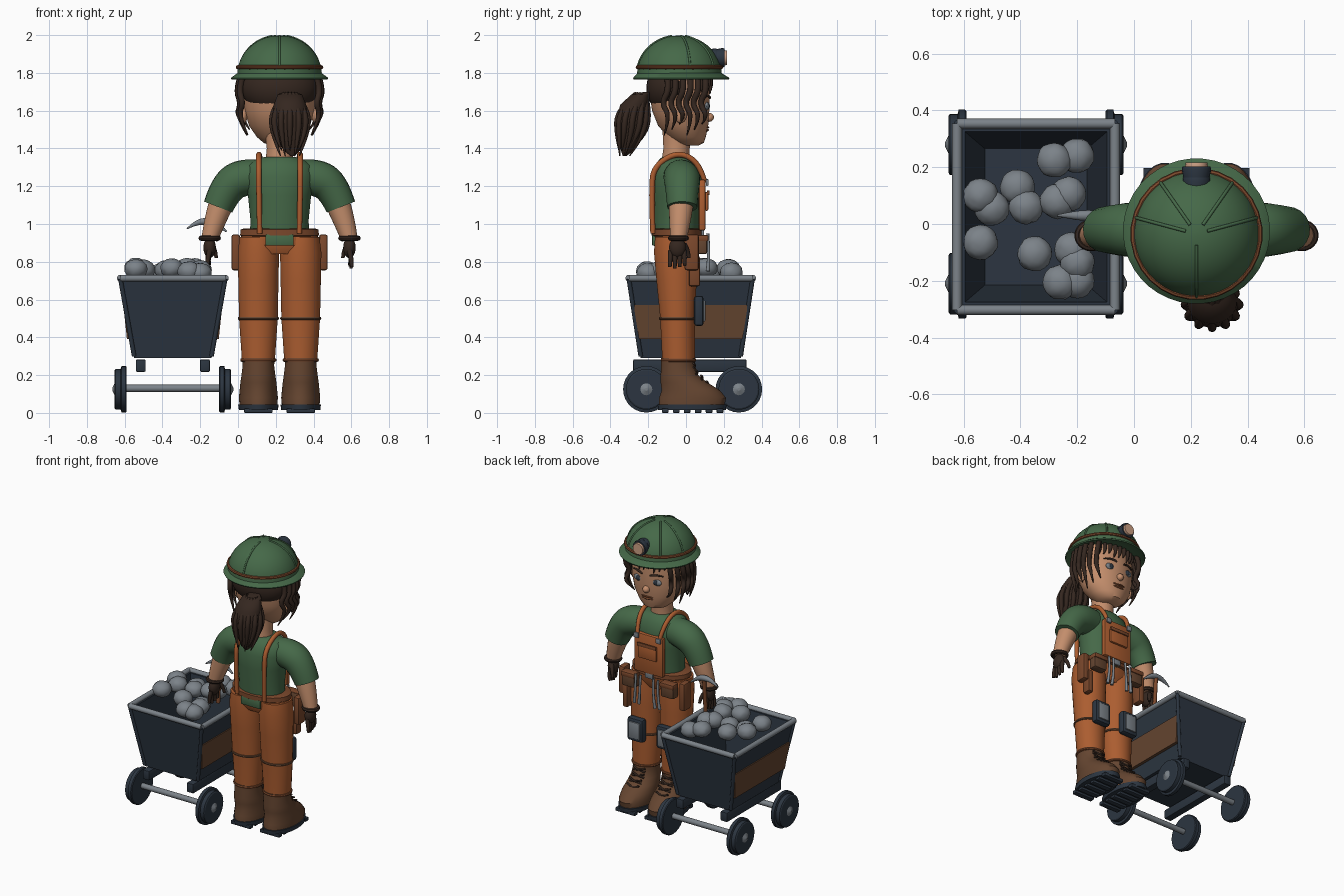
import bpy, bmesh, math, random
from mathutils import Vector

random.seed(4)
if "Cube" in bpy.data.objects:
    bpy.data.objects.remove(bpy.data.objects["Cube"])


def material(name, *rgb):
    m = bpy.data.materials.new(name)
    m.use_nodes = True
    m.diffuse_color = (*rgb, 1)
    m.node_tree.nodes["Principled BSDF"].inputs["Base Color"].default_value = (*rgb, 1)
    return m


green = material("cloth_green", .06, .14, .065)
orange = material("overall_orange", .41, .11, .03)
rust = material("leather_rust", .2, .065, .025)
brown = material("boot_brown", .13, .06, .03)
hair = material("hair_dark_brown", .035, .02, .014)
skin = material("skin", .55, .27, .15)
navy = material("iron_navy", .025, .036, .052)
grey = material("stone_grey", .2, .225, .25)
glass = material("lamp_glass", .62, .36, .24)

CX, CART = .22, -.345  # centre lines of the figure and of the cart
SIDES = (("left", 1), ("right", -1))


def finish(name, mesh, mat, angle=40):
    mesh.materials.clear()
    mesh.materials.append(mat)
    ob = bpy.data.objects.new(name, mesh)
    bpy.context.collection.objects.link(ob)
    bpy.ops.object.select_all(action='DESELECT')
    ob.select_set(True)
    bpy.context.view_layer.objects.active = ob
    bpy.ops.object.shade_smooth_by_angle(angle=math.radians(angle))
    return ob


def from_bmesh(name, bm, mat):
    bmesh.ops.recalc_face_normals(bm, faces=bm.faces)
    mesh = bpy.data.meshes.new(name)
    bm.to_mesh(mesh)
    bm.free()
    return finish(name, mesh, mat)


def loft(name, mat, rings, n=28, cap=True):
    """Skin horizontal rings (x, y, z, rx, ry); n=4 gives rectangles."""
    bm, rows = bmesh.new(), []
    k = math.sqrt(2) if n == 4 else 1
    for x, y, z, rx, ry in rings:
        angles = [(i + .5) * math.tau / n for i in range(n)]
        rows.append([bm.verts.new((x + k * rx * math.cos(a), y + k * ry * math.sin(a), z)) for a in angles])
    for a, b in zip(rows, rows[1:]):
        for i in range(n):
            bm.faces.new((a[i], a[(i + 1) % n], b[(i + 1) % n], b[i]))
    if cap:
        bm.faces.new(rows[0][::-1])
        bm.faces.new(rows[-1])
    return from_bmesh(name, bm, mat)


def tubes(name, mat, paths, smooth=True, res=4):
    """Round sweeps; each path is a list of (x, y, z, radius)."""
    cu = bpy.data.curves.new(name, 'CURVE')
    cu.dimensions, cu.bevel_depth, cu.bevel_resolution = '3D', 1, res
    cu.use_fill_caps, cu.resolution_u = True, 5
    for path in paths:
        sp = cu.splines.new('NURBS' if smooth else 'POLY')
        sp.points.add(len(path) - 1)
        for p, (x, y, z, r) in zip(sp.points, path):
            p.co, p.radius = (x, y, z, 1), r
        if smooth:
            sp.order_u, sp.use_endpoint_u = 3, True
    ob = bpy.data.objects.new(name, cu)
    mesh = bpy.data.meshes.new_from_object(ob)
    bpy.data.objects.remove(ob)
    return finish(name, mesh, mat)


def box(name, mat, loc, size, bevel=.008):
    bm = bmesh.new()
    bmesh.ops.create_cube(bm, size=1)
    bmesh.ops.scale(bm, vec=size, verts=bm.verts)
    bmesh.ops.translate(bm, vec=loc, verts=bm.verts)
    if bevel:
        bmesh.ops.bevel(bm, geom=bm.edges[:], offset=bevel, segments=2, affect='EDGES', profile=.5)
    return from_bmesh(name, bm, mat)


def ball(name, mat, loc, scale, seg=20):
    bm = bmesh.new()
    bmesh.ops.create_uvsphere(bm, u_segments=seg, v_segments=seg // 2, radius=1)
    bmesh.ops.scale(bm, vec=scale, verts=bm.verts)
    bmesh.ops.translate(bm, vec=loc, verts=bm.verts)
    return from_bmesh(name, bm, mat)


def band(name, mat, x, y, z, rx, ry, r):
    """Padded hoop around a limb."""
    rings = []
    for i in range(9):
        a = math.tau * i / 8
        rings.append((x, y, z + r * math.sin(a), rx + r * math.cos(a), ry + r * math.cos(a)))
    return loft(name, mat, rings, cap=False)


# Legs, boots, arms and gloves, mirrored about the figure's centre
for side, s in SIDES:
    lx = CX + s * .112
    loft(side + "_trouser_leg", orange, [(lx, -.04, .27, .088, .086), (lx, -.04, .31, .09, .088),
         (lx, -.045, .5, .103, .092), (lx, -.05, .7, .107, .107), (lx, -.055, .85, .11, .115), (lx, -.055, .93, .1, .11)])
    band(side + "_trouser_hem", rust, lx, -.04, .28, .087, .085, .01)
    band(side + "_knee_strap", brown, lx, -.045, .5, .101, .091, .009)
    loft(side + "_boot", brown, [(lx, .03, .035, .1, .175), (lx, .035, .08, .104, .178), (lx, .025, .12, .1, .155),
         (lx, -.01, .16, .096, .125), (lx, -.035, .2, .09, .1), (lx, -.042, .25, .084, .09), (lx, -.042, .29, .086, .09)])
    loft(side + "_boot_sole", navy, [(lx, .032, .015, .104, .18), (lx, .032, .045, .108, .184)])
    for i in range(6):
        box(side + "_boot_tread", navy, (lx, -.11 + i * .058, .012), (.15, .035, .024), .004)
    tubes(side + "_boot_laces", hair, [[(lx - d * .045, y - .01, z, .006), (lx, y + .006, z + .008, .006),
          (lx + d * .045, y - .01, z + .022, .006)] for y, z in ((.118, .145), (.09, .175), (.062, .205), (.05, .24)) for d in (1, -1)])
    box(side + "_knee_pad", navy, (lx, .068, .54), (.12, .05, .16), .015)
    box(side + "_knee_plate", grey, (lx, .095, .54), (.085, .014, .115), .006)
    tubes(side + "_sleeve", green, [[(CX + s * .12, -.03, 1.25, .09), (CX + s * .21, -.02, 1.25, .1),
          (CX + s * .29, -.02, 1.18, .088), (CX + s * .325, -.02, 1.09, .08)]], res=8)
    tubes(side + "_forearm", skin, [[(CX + s * .3, -.025, 1.13, .068), (CX + s * .34, -.03, 1.03, .06),
          (CX + s * .37, -.04, .92, .044)]], res=8)
    hx = CX + s * .37
    band(side + "_glove_cuff", hair, hx, -.04, .925, .046, .042, .014)
    ball(side + "_glove_palm", hair, (hx, -.045, .875), (.033, .045, .055))
    fingers = [[(hx, -.08 + i * .023, .86, .014), (hx + s * .012, -.085 + i * .026, .81, .013),
                (hx + s * (.012 - .004 * i), -.085 + i * .026, .765 + .008 * abs(i - 1), .009)] for i in range(4)]
    fingers.append([(hx - s * .01, -.01, .89, .015), (hx - s * .03, .012, .86, .013), (hx - s * .035, .015, .82, .009)])
    tubes(side + "_glove_fingers", hair, fingers)

    # Overall straps, holsters, pouches and hanging tools
    tubes(side + "_strap", orange, [[(CX + s * .085, .1, 1.22, .013), (CX + s * .1, .075, 1.32, .014), (CX + s * .11, -.04, 1.385, .015),
          (CX + s * .11, -.165, 1.31, .015), (CX + s * .11, -.185, 1.2, .015), (CX + s * .105, -.175, .95, .014)]])
    box(side + "_strap_buckle", grey, (CX + s * .085, .112, 1.22), (.035, .014, .035), .004)
    box(side + "_holster", rust, (CX + s * .232, .03, .85), (.045, .075, .19), .012)
    box(side + "_belt_pouch", brown, (CX + s * .15, .083, .89), (.1, .06, .1), .012)
    box(side + "_pouch_flap", rust, (CX + s * .15, .088, .925), (.108, .064, .035), .01)
    tubes(side + "_hanging_tools", grey, [[(CX + s * d, .115, .95, .008), (CX + s * d, .125, .84, .007),
          (CX + s * (d + .012), .115, .75, .011)] for d in (.05, .085)])
box("thigh_holster", rust, (CX + .2, .045, .75), (.04, .06, .16), .012)

# Hips, shirt, belt and bib
loft("overall_hips", orange, [(CX, -.055, .84, .19, .09), (CX, -.055, .89, .213, .118), (CX, -.05, .97, .192, .125)])
loft("shirt_torso", green, [(CX, -.05, .93, .158, .12), (CX, -.05, 1.02, .155, .125), (CX, -.05, 1.15, .168, .132),
     (CX, -.05, 1.25, .19, .134), (CX, -.05, 1.31, .175, .115), (CX, -.05, 1.345, .12, .09), (CX, -.05, 1.355, .08, .075)])
box("shirt_tail", green, (CX, -.17, .915), (.15, .02, .06), .006)
loft("belt", rust, [(CX, -.05, .935, .2, .126), (CX, -.05, .94, .21, .134), (CX, -.05, .97, .207, .134), (CX, -.05, .975, .195, .12)])
box("belt_buckle", grey, (CX, .088, .955), (.06, .016, .05), .005)
box("bib", orange, (CX, .085, 1.1), (.22, .035, .27), .01)
box("bib_pocket", orange, (CX, .108, 1.12), (.14, .02, .1), .007)
box("bib_pocket_flap", rust, (CX, .118, 1.165), (.146, .014, .025), .005)

# Head and face
loft("neck", skin, [(CX, -.055, 1.33, .075, .075), (CX, -.05, 1.4, .068, .07), (CX, -.045, 1.5, .08, .08)])
loft("head", skin, [(CX, .015, 1.415, .05, .05), (CX, .015, 1.43, .085, .08), (CX, .005, 1.46, .12, .1), (CX, -.015, 1.52, .162, .133),
     (CX, -.028, 1.6, .186, .152), (CX, -.035, 1.7, .195, .16), (CX, -.035, 1.8, .19, .155)], n=36)
ball("nose", skin, (CX, .122, 1.565), (.024, .026, .024))
ball("lower_lip", rust, (CX, .107, 1.497), (.042, .014, .008))
ball("upper_lip", rust, (CX, .112, 1.512), (.046, .012, .006))
for side, s in SIDES:
    ball(side + "_ear", skin, (CX + s * .19, -.03, 1.58), (.022, .035, .045))
    ball(side + "_eye", grey, (CX + s * .07, .108, 1.625), (.036, .014, .022))
    ball(side + "_iris", navy, (CX + s * .068, .117, 1.625), (.016, .01, .018))
    tubes(side + "_eyebrow", hair, [[(CX + s * .03, .127, 1.668, .006), (CX + s * .07, .122, 1.685, .008), (CX + s * .115, .098, 1.672, .004)]])
    # Wavy locks beside the face
    locks = []
    for i in range(6):
        y = -.1 + i * .04
        w = .2 * math.sqrt(1 - ((y + .03) / .2) ** 2)
        low = 1.47 + .03 * (i % 3)
        locks.append([(CX + s * (w + .004), y, 1.79, .016), (CX + s * (w + .03), y + .012, 1.71, .017), (CX + s * (w + .005), y - .03, 1.64, .015),
                      (CX + s * (w + .03), y + .015, 1.57, .013), (CX + s * (w - .02), y - .015, low, .003)])
    tubes(side + "_side_locks", hair, locks)

# Hair and ponytail
ball("hair_back", hair, (CX, -.065, 1.72), (.203, .145, .15), 28)
fringe = []
for i in range(9):
    a = math.radians(45 + i * 11)
    x, y = CX + .19 * math.cos(a), -.03 + .155 * math.sin(a)
    fringe.append([(x, y, 1.79, .013), (x, y + .012, 1.745, .014), (x + .015, y + .005, 1.69 + .012 * (i % 3), .003)])
tubes("fringe", hair, fringe)
PX = CX + .055
loft("ponytail", hair, [(PX, -.2, 1.7, .03, .02), (PX, -.24, 1.685, .065, .05), (PX, -.275, 1.63, .087, .075), (PX, -.285, 1.54, .09, .08),
     (PX + .005, -.295, 1.46, .075, .062), (PX + .01, -.31, 1.39, .045, .035), (PX + .015, -.325, 1.36, .012, .01)])
tubes("ponytail_strands", hair, [[(PX + .03 * math.cos(a), -.24 + .025 * math.sin(a), 1.69, .012),
      (PX + .1 * math.cos(a), -.28 + .085 * math.sin(a), 1.6, .016), (PX + .09 * math.cos(a), -.29 + .075 * math.sin(a), 1.47, .015),
      (PX + .05 * math.cos(a), -.325 + .03 * math.sin(a), 1.36 + .03 * (i % 2), .003)] for i, a in enumerate(j * math.tau / 12 for j in range(12))])

# Helmet with ribs, band and lamp
HY = -.035
dome = [(CX, HY, 1.79 + .208 * math.sin(a), .225 * math.cos(a), .225 * math.cos(a)) for a in (math.radians(8 * i) for i in range(12))]
loft("helmet_shell", green, dome, 40)
loft("helmet_brim", green, [(CX, HY, 1.785, .2, .2), (CX, HY + .01, 1.765, .255, .252), (CX, HY + .01, 1.773, .259, .256), (CX, HY, 1.8, .222, .222)], 40)
tubes("helmet_ribs", green, [[(CX + .226 * math.cos(t) * math.cos(b), HY + .226 * math.cos(t) * math.sin(b), 1.79 + .209 * math.sin(t), .006)
      for t in (math.radians(10 + 10 * k) for k in range(8))] for b in map(math.radians, (15, 55, 125, 165, 270))])
band("helmet_band", rust, CX, HY, 1.83, .222, .222, .011)
for d, r, mat, name in ((.16, .05, navy, "lamp_body"), (.2, .052, navy, "lamp_rim"), (.214, .04, glass, "lamp_lens")):
    tubes(name, mat, [[(CX, d - .045, 1.88, r * .85), (CX, d - .008, 1.88, r), (CX, d + .003, 1.88, r * .95)]], False, 6)

# Small pick held in the glove beside the cart
tubes("pick_head", grey, [[(-.27, .03, .975, .003), (-.22, .03, 1.01, .014), (-.16, .03, 1.015, .02), (-.11, .03, 1.0, .014), (-.06, .03, .96, .005)]])
tubes("pick_handle", rust, [[(-.16, .03, 1.02, .013), (-.16, .01, .74, .013)]], False)

# Cart tub: hollow tapered box with side boards and a tubular rim
CY = .025
loft("cart_tub", navy, [(CART, CY, .29, .205, .265), (CART, CY, .71, .278, .328), (CART, CY, .71, .25, .3), (CART, CY, .32, .18, .24)], 4)
loft("cart_side_boards", brown, [(CART, CY, .39, .243, .274), (CART, CY, .57, .262, .302), (CART, CY, .57, .245, .295),
     (CART, CY, .39, .212, .266), (CART, CY, .39, .243, .274)], 4, False)
corners = [(CART + a * .278, CY + b * .328) for a, b in ((1, 1), (-1, 1), (-1, -1), (1, -1))]
tubes("cart_rim", grey, [[(*p, .713, .018), (*q, .713, .018)] for p, q in zip(corners, corners[1:] + corners[:1])], False)
tubes("cart_corner_posts", navy, [[(CART + a * .205, CY + b * .265, .3, .012), (CART + a * .278, CY + b * .328, .71, .012)]
      for a in (1, -1) for b in (1, -1)], False)

# Undercarriage
for side, s in SIDES:
    box(side + "_cart_rail", navy, (CART + s * .17, .02, .25), (.052, .6, .065), .006)
for end, y in (("back", .28), ("front", -.21)):
    tubes(end + "_axle", grey, [[(CART - .28, y, .13, .019), (CART + .28, y, .13, .019)]], False)
    for side, s in SIDES:
        profile = [(.245, .118), (.25, .123), (.272, .123), (.276, .108), (.303, .108), (.308, .1)]
        tubes(f"{end}_{side}_wheel", navy, [[(CART + s * d, y, .125, r) for d, r in profile]], False, 12)
        tubes(f"{end}_{side}_hub", grey, [[(CART + s * .3, y, .125, .048), (CART + s * .32, y, .125, .008)]], False)

# Heap of ore
heap = [(-.54, .1), (-.5, .055), (-.41, .13), (-.38, .06), (-.28, .225), (-.2, .24), (-.27, .08), (-.23, .105),
        (-.54, -.065), (-.35, -.105), (-.22, -.09), (-.2, -.135), (-.26, -.205), (-.2, -.2)]
for x, y in heap:
    bm = bmesh.new()
    bmesh.ops.create_icosphere(bm, subdivisions=3, radius=.061)
    for v in bm.verts:
        v.co *= random.uniform(.97, 1.04)
        v.co.z *= .85
    bmesh.ops.translate(bm, vec=Vector((x, y, random.uniform(.74, .77))), verts=bm.verts)
    from_bmesh("ore_lump", bm, grey)
